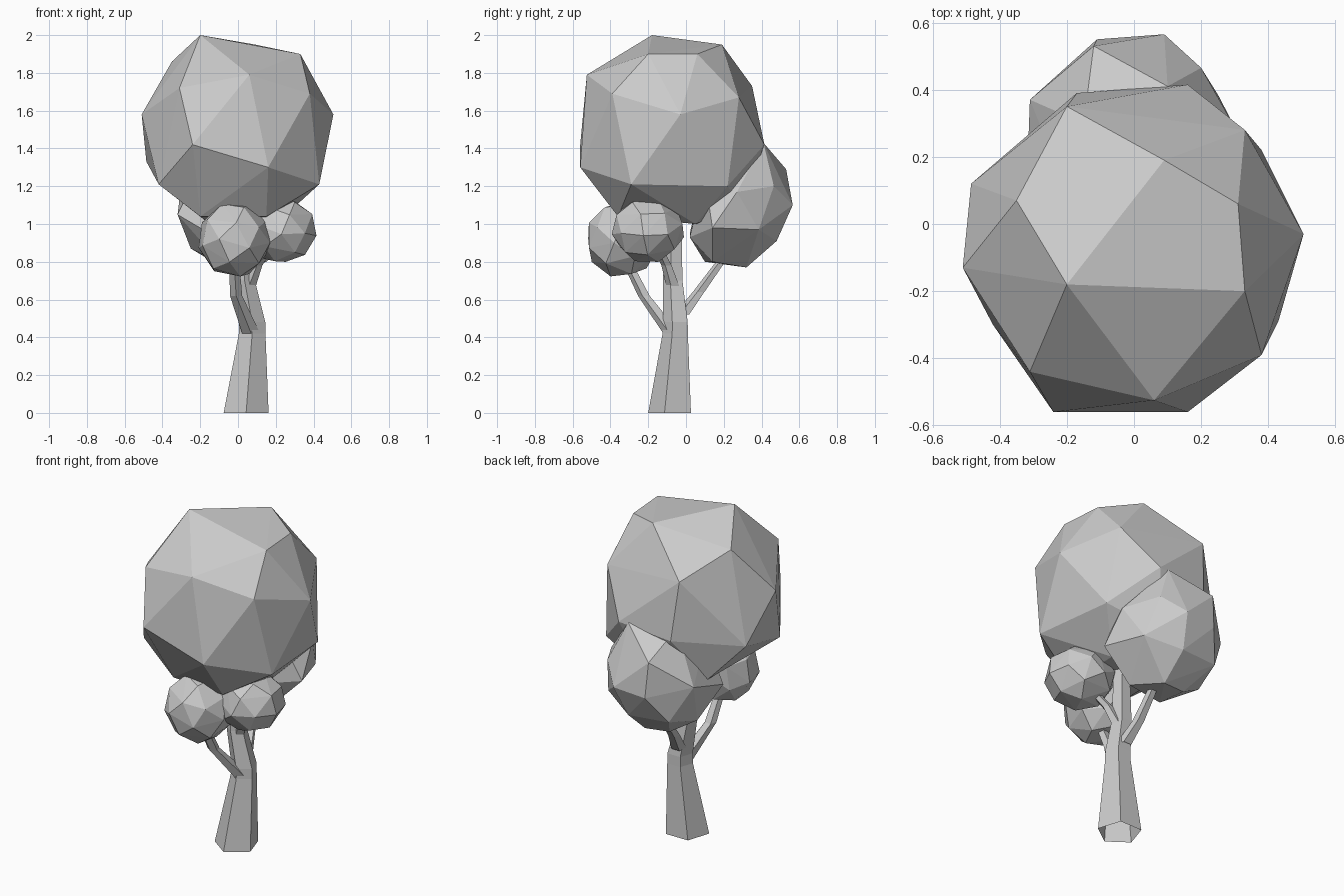
import bpy, bmesh, math
from mathutils import Matrix, Vector

old = bpy.data.objects.get("Cube")
if old:
    bpy.data.objects.remove(old, do_unlink=True)

grey = bpy.data.materials.new("light grey")
grey.use_nodes = True
grey.diffuse_color = (0.6, 0.6, 0.6, 1)
grey.node_tree.nodes["Principled BSDF"].inputs["Base Color"].default_value = (0.6, 0.6, 0.6, 1)


def finish(name, bm):
    """Turn a bmesh into a flat shaded object."""
    mesh = bpy.data.meshes.new(name)
    bm.to_mesh(mesh)
    bm.free()
    mesh.materials.append(grey)
    obj = bpy.data.objects.new(name, mesh)
    bpy.context.scene.collection.objects.link(obj)
    return obj


def faceted_crown(name, points):
    """Chunky leaf mass wrapped around a handful of corner points."""
    bm = bmesh.new()
    verts = [bm.verts.new(p) for p in points]
    bmesh.ops.convex_hull(bm, input=verts)
    loose = [v for v in bm.verts if not v.link_faces]
    bmesh.ops.delete(bm, geom=loose, context="VERTS")
    bmesh.ops.recalc_face_normals(bm, faces=bm.faces)
    return finish(name, bm)


def leaf_ball(name, centre, size, turn, corners=28):
    """Small round leaf cluster with corners spread evenly along a spiral."""
    golden = math.pi * (3 - math.sqrt(5))
    spin = Matrix.Rotation(turn, 3, "X")
    points = []
    for i in range(corners):
        z = 1 - (2 * i + 1) / corners
        r = math.sqrt(1 - z * z)
        p = spin @ Vector((r * math.cos(golden * i), r * math.sin(golden * i), z))
        points.append(Vector(centre) + p * Vector(size))
    return faceted_crown(name, points)


def limb(name, path, sides):
    """Tapering limb from level rings given as x, y, z, radius, open at the foot."""
    bm = bmesh.new()
    rings = []
    for x, y, z, r in path:
        angles = [math.tau * (i - 0.25) / sides for i in range(sides)]
        rings.append([bm.verts.new((x + r * math.cos(a), y + r * math.sin(a), z))
                      for a in angles])
    for low, high in zip(rings, rings[1:]):
        for i in range(sides):
            j = (i + 1) % sides
            bm.faces.new((low[i], low[j], high[j], high[i]))
    bm.faces.new(rings[-1])
    return finish(name, bm)


# Big main crown
faceted_crown("main_crown", [
    # top
    (-.2, -.18, 2), (.33, -.2, 1.9), (.31, .06, 1.9), (.09, .19, 1.95), (-.35, .07, 1.86),
    # upper belt
    (-.2, .35, 1.73), (.33, .28, 1.67), (.505, -.03, 1.58), (.38, -.39, 1.69),
    (.06, -.525, 1.79), (-.31, -.44, 1.72), (-.51, -.13, 1.58),
    # lower belt
    (-.485, .12, 1.33), (-.17, .39, 1.38), (.16, .415, 1.42), (.38, .22, 1.2),
    (.43, -.29, 1.21), (.16, -.56, 1.3), (-.24, -.56, 1.42), (-.42, -.3, 1.21),
    # underside
    (-.2, -.33, 1.04), (.15, -.36, 1.04), (.2, .05, 1), (-.15, .08, 1),
    (-.3, .22, 1.12), (.05, .3, 1.1),
])

# Lower crown behind it
faceted_crown("back_crown", [
    # top
    (.1, .41, 1.43), (-.15, .3, 1.42), (-.2, .1, 1.3), (.2, .1, 1.25),
    # belt
    (-.12, .53, 1.29), (.2, .465, 1.2), (.09, .565, 1.1), (-.11, .55, 1.08),
    (-.31, .37, 1.13), (-.32, .1, 1.05), (.31, .27, 1.17), (.33, .14, .98),
    # underside
    (.25, .385, .97), (.05, .48, .91), (-.2, .45, .92), (-.25, .25, .87),
    (.05, .32, .77), (-.1, .3, .78), (.15, .14, .8), (-.1, .1, .8),
    (.05, .02, .93), (-.15, .02, .95),
])

leaf_ball("front_leaf_ball", (-.02, -.34, .915), (.195, .195, .205), .5)
leaf_ball("left_leaf_ball", (.22, -.2, .97), (.2, .195, .18), 1.1)

# Trunk and its branches
limb("trunk", [(.043, -.075, 0, .125), (.075, -.05, .42, .074), (.075, -.05, .48, .073),
               (.035, -.065, .7, .057), (.04, -.06, 1.05, .045)], 5)
limb("front_branch", [(.07, -.07, .42, .05), (-.01, -.22, .62, .034),
                      (-.02, -.31, .8, .028)], 5)
limb("back_branch", [(.06, -.02, .52, .045), (.03, .07, .64, .034),
                     (.02, .2, .82, .026)], 5)
limb("left_branch", [(.05, -.06, .65, .04), (.1, -.1, .78, .03),
                     (.18, -.16, .9, .025)], 5)
